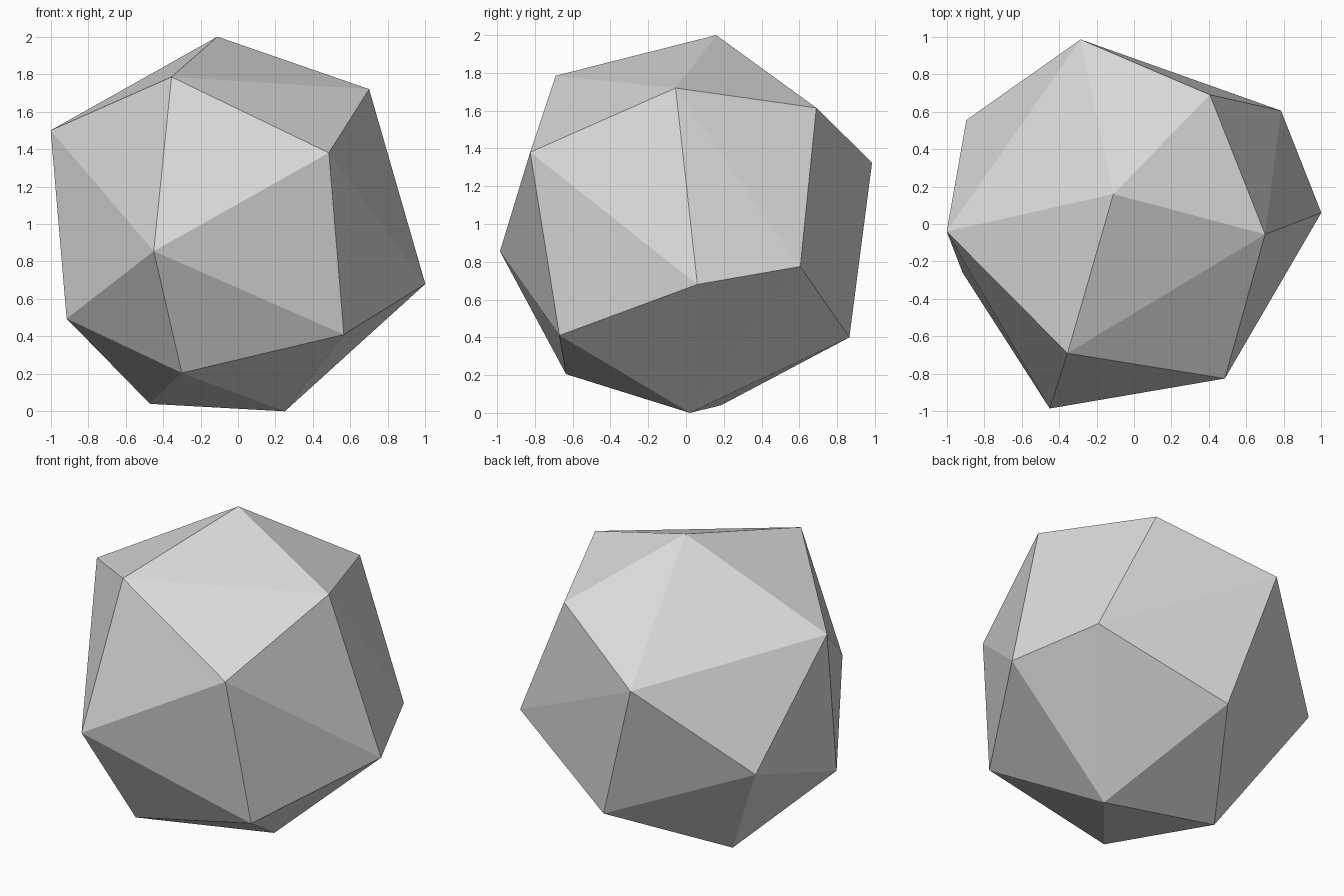
import bpy, bmesh

# Corners of the faceted ball, listed in rings from the top down
CORNERS = [
    # crown
    (-0.11, 0.16, 2.0), (-0.355, -0.69, 1.785), (0.70, -0.055, 1.72),
    (0.405, 0.69, 1.615), (-1.0, -0.04, 1.5),
    # middle
    (0.485, -0.825, 1.38), (-0.285, 0.985, 1.325), (-0.45, -0.985, 0.855),
    (0.785, 0.605, 0.775), (-0.895, 0.555, 0.775), (1.0, 0.06, 0.68),
    # base
    (-0.915, -0.26, 0.495), (0.565, -0.67, 0.41), (-0.005, 0.865, 0.40),
    (-0.30, -0.635, 0.205), (-0.47, 0.185, 0.04), (0.25, 0.02, 0.0),
]

grey = bpy.data.materials.new("light_grey")
grey.diffuse_color = (0.7, 0.7, 0.7, 1)

# Wrap the corners in a convex shell with flat triangular faces
bm = bmesh.new()
for c in CORNERS:
    bm.verts.new(c)
bmesh.ops.convex_hull(bm, input=bm.verts[:])
bmesh.ops.recalc_face_normals(bm, faces=bm.faces[:])

mesh = bpy.data.meshes.new("faceted_ball")
bm.to_mesh(mesh)
bm.free()
mesh.materials.append(grey)
ball = bpy.data.objects.new("faceted_ball", mesh)
bpy.context.collection.objects.link(ball)
